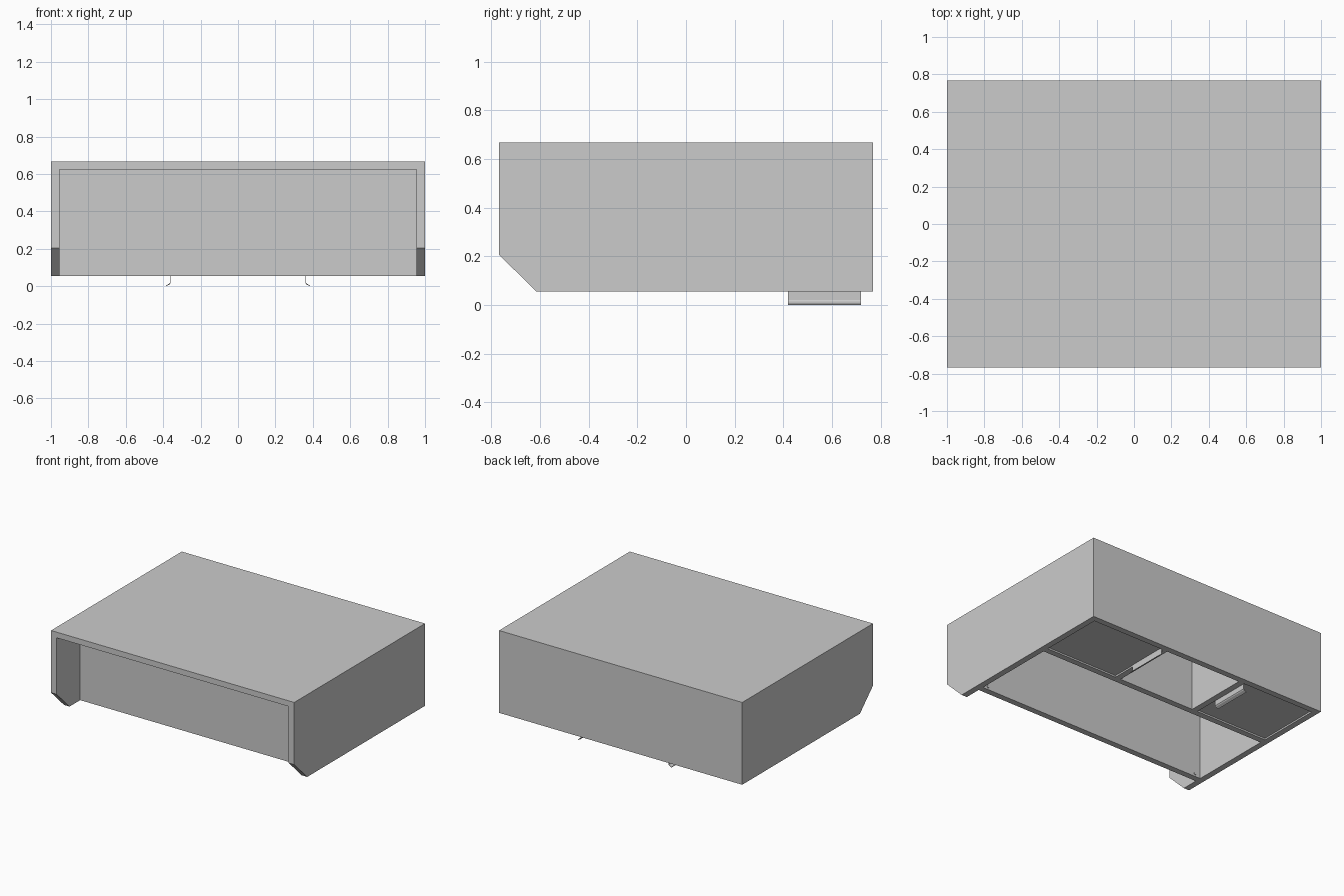
import bpy, bmesh
from mathutils import Matrix

if "Cube" in bpy.data.objects:
    bpy.data.objects.remove(bpy.data.objects["Cube"])

W, D, Z0, Z1, T = 1.0, 0.768, 0.055, 0.667, 0.045


def make(name, bm):
    bmesh.ops.recalc_face_normals(bm, faces=bm.faces)
    me = bpy.data.meshes.new(name)
    bm.to_mesh(me)
    bm.free()
    ob = bpy.data.objects.new(name, me)
    bpy.context.collection.objects.link(ob)
    return ob


def extrude(name, points, offset):
    """Extrude a planar profile along an offset vector into a solid."""
    bm = bmesh.new()
    face = bm.faces.new([bm.verts.new(p) for p in points])
    out = bmesh.ops.extrude_face_region(bm, geom=[face], use_keep_orig=True)
    moved = [v for v in out["geom"] if isinstance(v, bmesh.types.BMVert)]
    bmesh.ops.translate(bm, vec=offset, verts=moved)
    return make(name, bm)


def box(name, x0, x1, y0, y1, z0, z1):
    return extrude(name, [(x0, y0, z0), (x1, y0, z0), (x1, y1, z0), (x0, y1, z0)],
                   (0, 0, z1 - z0))


# Outer cabinet with the chamfered lower front
profile = [(-D, Z1), (-D, 0.205), (-0.615, Z0), (D, Z0), (D, Z1)]
cabinet = extrude("cabinet_shell", [(-W, y, z) for y, z in profile], (2 * W, 0, 0))

# Hollows: front recess, front bay, centre rear bay, shallow side bays
inner, ceil = W - T, 0.625
hollows = [
    box("front_recess_cutter", -inner, inner, -1, -0.49, -0.1, ceil),
    box("front_bay_cutter", -inner, inner, -0.445, 0.19, -0.1, ceil),
    box("centre_bay_cutter", -0.315, 0.315, 0.235, D - T, -0.1, ceil),
    box("right_bay_cutter", 0.36, inner, 0.235, D - T, -0.1, Z0 + 0.012),
    box("left_bay_cutter", -inner, -0.36, 0.235, D - T, -0.1, Z0 + 0.012),
]
for cutter in hollows:
    mod = cabinet.modifiers.new(cutter.name, 'BOOLEAN')
    mod.operation = 'DIFFERENCE'
    mod.solver = 'EXACT'
    mod.object = cutter
    cutter.hide_render = True
    cutter.hide_viewport = True
    cutter.display_type = 'WIRE'

for side, s in (("right", 1), ("left", -1)):
    # Thin bent clip hanging under the rear
    clip = [(0.36, 0.067), (0.36, 0.017), (0.365, 0.010), (0.385, 0.0),
            (0.385, 0.004), (0.368, 0.013), (0.364, 0.019), (0.364, 0.067)]
    extrude(side + "_clip", [(s * x, 0.42, z) for x, z in clip], (0, 0.3, 0))

    # Small screw head inside the front panel
    bm = bmesh.new()
    bmesh.ops.create_cone(bm, cap_ends=True, segments=12, radius1=0.01, radius2=0.01,
                          depth=0.008,
                          matrix=Matrix.Translation((s * 0.91, -0.444, 0.077))
                          @ Matrix.Rotation(1.570796, 4, 'X'))
    make(side + "_screw", bm)
